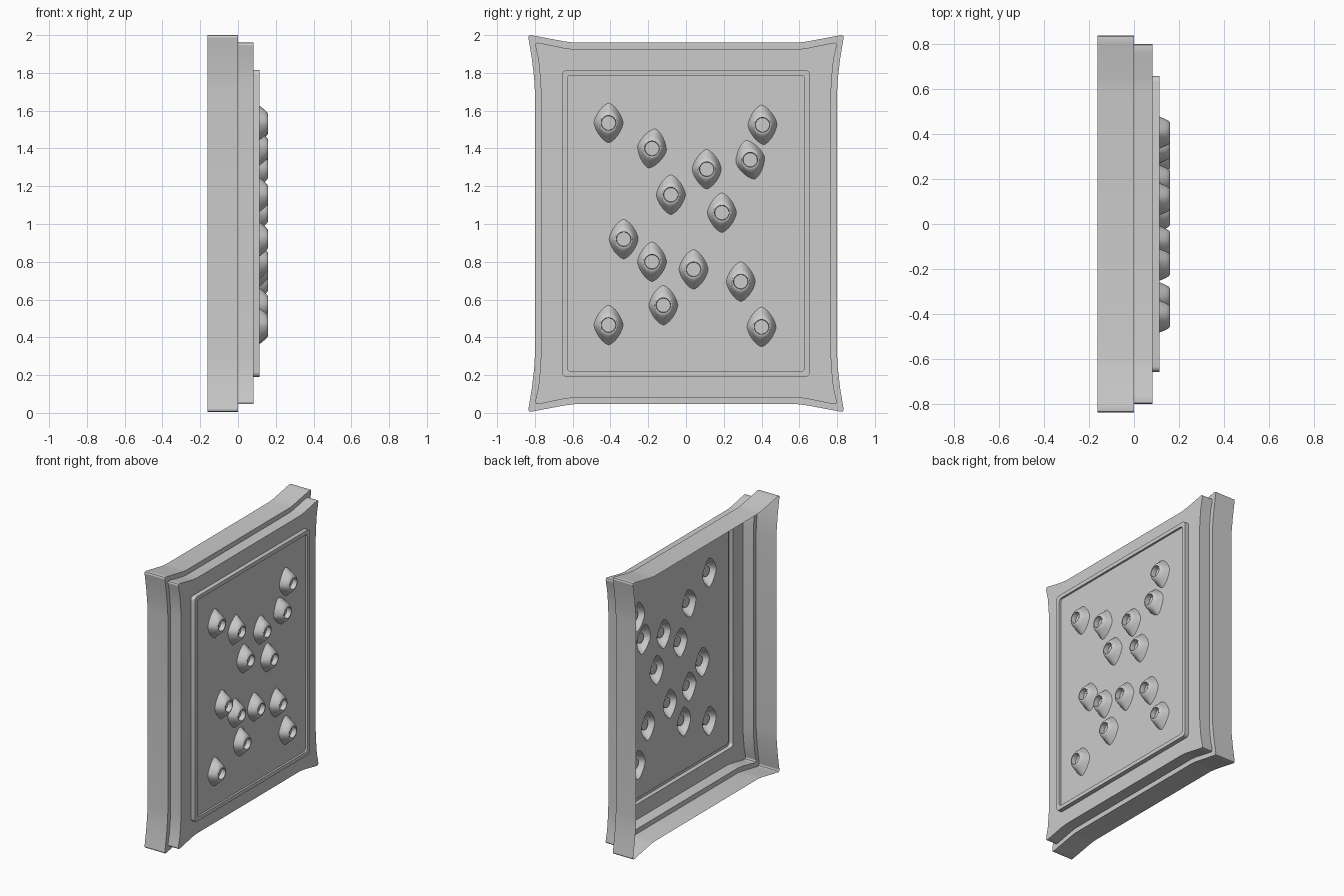
import bpy, bmesh, math
from mathutils import Vector

if "Cube" in bpy.data.objects:
    bpy.data.objects.remove(bpy.data.objects["Cube"])

ZC = 1.003  # height of the panel centre


def mirror4(quad):
    """Closed counter-clockwise (y, z) outline from its upper right quarter."""
    q2 = [(-y, z) for y, z in reversed(quad)]
    q3 = [(-y, -z) for y, z in quad]
    q4 = [(y, -z) for y, z in reversed(quad)]
    return [(y, z + ZC) for y, z in quad + q2 + q3 + q4]


def flared(side, top, cy, cz):
    """Rectangle whose corners flare outwards."""
    d = cy - side
    return mirror4([(side, 0.70), (side + 0.12 * d, 0.77), (side + 0.45 * d, 0.87),
                    (cy - 0.005, cz - 0.04), (cy, cz - 0.012), (cy - 0.004, cz - 0.002),
                    (cy - 0.014, cz), (cy - 0.04, cz - 0.005), (0.64, top + 0.006), (0.59, top)])


def rounded(hy, hz, r):
    return mirror4([(hy - r + r * math.cos(a), hz - r + r * math.sin(a))
                    for a in [i * math.pi / 10 for i in range(6)]])


def stud_ring(a, b, k, cy, cz, tilt, n=32):
    """Ellipse (k = 1) to diamond (k = 2) around a centre."""
    pts = []
    for i in range(n):
        c, s = math.cos(2 * math.pi * i / n), math.sin(2 * math.pi * i / n)
        y = a * math.copysign(abs(c) ** k, c)
        z = b * math.copysign(abs(s) ** k, s)
        pts.append((cy + y * math.cos(tilt) - z * math.sin(tilt),
                    cz + y * math.sin(tilt) + z * math.cos(tilt)))
    return pts


def loop(bm, pts, x):
    return [bm.verts.new((x, y, z)) for y, z in pts]


def bridge(bm, loops):
    for a, b in zip(loops, loops[1:]):
        for i in range(len(a)):
            j = (i + 1) % len(a)
            bm.faces.new((a[i], a[j], b[j], b[i]))


def fill(bm, loops):
    """Flat face between the first loop and the holes that follow."""
    edges = []
    for l in loops:
        for i in range(len(l)):
            pair = (l[i - 1], l[i])
            edges.append(bm.edges.get(pair) or bm.edges.new(pair))
    res = bmesh.ops.triangle_fill(bm, use_beauty=True, edges=edges, normal=Vector((1, 0, 0)))
    for f in res["geom"]:
        if isinstance(f, bmesh.types.BMFace):
            f.normal_update()
            if f.normal.x < 0:
                f.normal_flip()


def finish(bm, name):
    me = bpy.data.meshes.new(name)
    bm.to_mesh(me)
    bm.free()
    ob = bpy.data.objects.new(name, me)
    bpy.context.collection.objects.link(ob)
    bpy.ops.object.select_all(action='DESELECT')
    ob.select_set(True)
    bpy.context.view_layer.objects.active = ob
    bpy.ops.object.shade_smooth_by_angle(angle=math.radians(30))


outer = flared(0.80, 0.957, 0.835, 0.997)
inner = flared(0.768, 0.922, 0.798, 0.957)
rim_out = rounded(0.656, 0.812, 0.025)
rim_in = rounded(0.627, 0.784, 0.018)

# Stepped frame, open at the back
bm = bmesh.new()
rings = [loop(bm, outer, -0.162), loop(bm, outer, 0.0),
         loop(bm, inner, 0.0), loop(bm, inner, 0.083)]
bridge(bm, rings)
fill(bm, [rings[-1], loop(bm, rim_out, 0.083)])
finish(bm, "stepped_frame")

# Stud centres and tilts
studs = [(-.41, 1.535, 0), (-.18, 1.40, -10), (.11, 1.29, 0), (.405, 1.525, 4),
         (.34, 1.34, 13), (-.08, 1.155, 0), (.19, 1.06, 0), (-.33, .92, 0),
         (-.18, .80, 0), (.04, .76, 0), (.29, .695, 0), (-.12, .57, 0),
         (-.41, .465, 0), (.40, .455, 0)]
# Half width, half height, diamond factor and depth of each stud ring
profile = [(.077, .105, 1.35, .100), (.069, .088, 1.25, .118), (.060, .070, 1.12, .140),
           (.052, .056, 1.05, .154), (.046, .047, 1.0, .159), (.039, .039, 1.0, .160),
           (.037, .037, 1.0, .125)]

# Rimmed panel with an opening under every stud
bm = bmesh.new()
rings = [loop(bm, rim_out, 0.083), loop(bm, rim_out, 0.114),
         loop(bm, rim_in, 0.114), loop(bm, rim_in, 0.100)]
bridge(bm, rings)
a, b, k, x = profile[0]
holes = [loop(bm, stud_ring(a, b, k, y, z, math.radians(t)), x) for y, z, t in studs]
fill(bm, [rings[-1]] + holes)
finish(bm, "rimmed_panel")

# Hollow diamond-based studs with a round socket
bm = bmesh.new()
for y, z, t in studs:
    rings = [loop(bm, stud_ring(a, b, k, y, z, math.radians(t)), x) for a, b, k, x in profile]
    bridge(bm, rings)
    bm.faces.new(rings[-1])
finish(bm, "studs")
